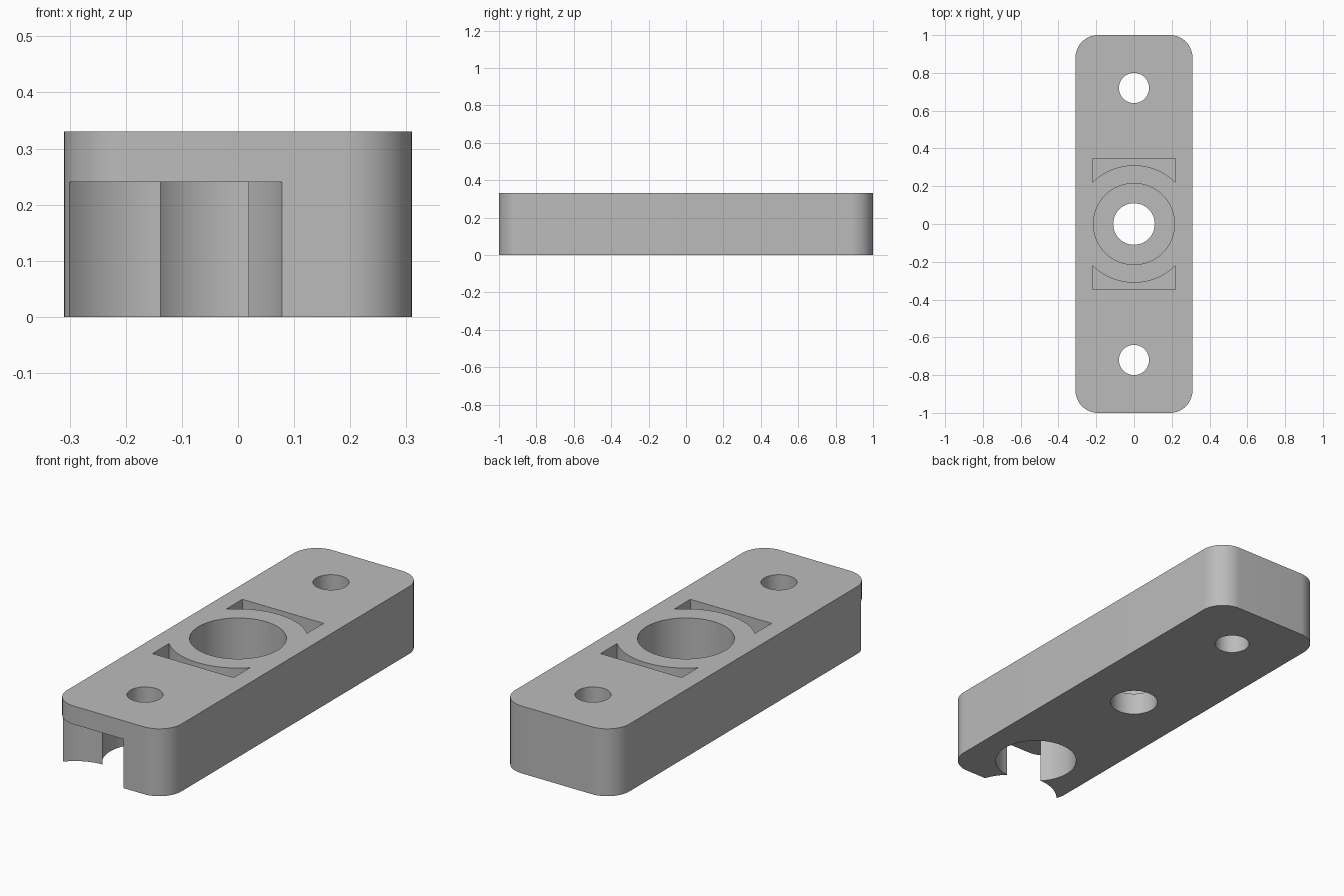
import bpy
import bmesh
from math import sin, cos, pi, atan2, radians

if "Cube" in bpy.data.objects:
    bpy.data.objects.remove(bpy.data.objects["Cube"], do_unlink=True)

HALF_W, HALF_L, HEIGHT, CORNER = 0.31, 1.0, 0.33, 0.12
FLOOR = 0.11        # floor of the bore and pockets
RECESS_TOP = 0.24   # ceiling of the underside recess
HOLE_Y = 0.72

grey = bpy.data.materials.new("light_grey")
grey.use_nodes = True
grey.diffuse_color = (0.5, 0.5, 0.5, 1)
grey.node_tree.nodes["Principled BSDF"].inputs["Base Color"].default_value = (0.5, 0.5, 0.5, 1)


def arc(cx, cy, r, start, end, steps):
    return [(cx + r * cos(start + (end - start) * i / steps),
             cy + r * sin(start + (end - start) * i / steps)) for i in range(steps + 1)]


def prism(name, outline, z0, z1):
    """Extrude a flat counter-clockwise outline between two heights."""
    bm = bmesh.new()
    face = bm.faces.new([bm.verts.new((x, y, z0)) for x, y in outline])
    top = bmesh.ops.extrude_face_region(bm, geom=[face])["geom"]
    verts = [v for v in top if isinstance(v, bmesh.types.BMVert)]
    bmesh.ops.translate(bm, verts=verts, vec=(0, 0, z1 - z0))
    bmesh.ops.recalc_face_normals(bm, faces=bm.faces)
    mesh = bpy.data.meshes.new(name)
    bm.to_mesh(mesh)
    bm.free()
    mesh.materials.append(grey)
    obj = bpy.data.objects.new(name, mesh)
    bpy.context.collection.objects.link(obj)
    return obj


def cut(name, outline, z0, z1):
    """Subtract a prism from the block."""
    cutter = prism(name, outline, z0, z1)
    cutter.hide_render = True
    mod = block.modifiers.new(name, "BOOLEAN")
    mod.operation, mod.solver, mod.object = "DIFFERENCE", "EXACT", cutter
    bpy.ops.object.modifier_apply(modifier=name)
    bpy.data.objects.remove(cutter, do_unlink=True)


def circle(cx, cy, r):
    return arc(cx, cy, r, 0, 2 * pi, 64)[:-1]


# Block with rounded corners
outline = []
for i, (sx, sy) in enumerate([(1, 1), (-1, 1), (-1, -1), (1, -1)]):
    outline += arc(sx * (HALF_W - CORNER), sy * (HALF_L - CORNER), CORNER,
                   i * pi / 2, (i + 1) * pi / 2, 16)
block = prism("mounting_block", outline, 0, HEIGHT)
bpy.context.view_layer.objects.active = block
block.select_set(True)

# Central stepped bore
cut("counterbore", circle(0, 0, 0.215), FLOOR, HEIGHT + 0.1)
cut("centre_hole", circle(0, 0, 0.11), -0.1, HEIGHT)

# Screw holes and the curved pockets beside the bore
a = atan2(0.22, 0.22)
for side in (1, -1):
    cut("screw_hole", circle(0, side * HOLE_Y, 0.08), -0.1, HEIGHT + 0.1)
    pocket = arc(0, 0, 0.311, a, pi - a, 32) + [(-0.22, 0.348), (0.22, 0.348)]
    cut("pocket", [(side * x, side * y) for x, y in pocket], FLOOR, HEIGHT + 0.1)

# Underside recess that opens through the front corner
cut("round_recess", circle(0, -HOLE_Y, 0.19), -0.1, RECESS_TOP)
cut("corner_recess", circle(-0.132, -1.073, 0.223), -0.1, RECESS_TOP)

bpy.ops.object.shade_smooth_by_angle(angle=radians(30))
